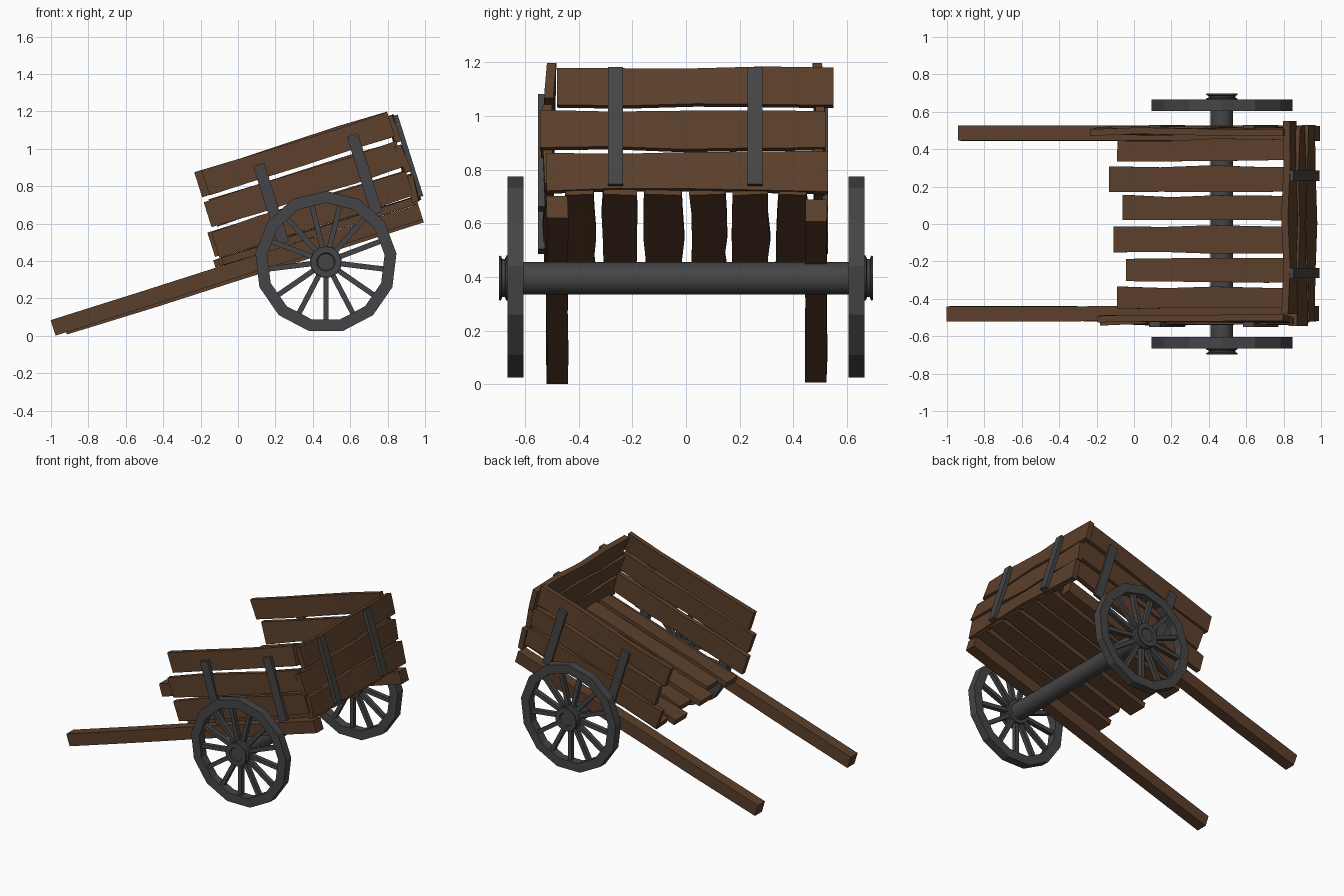
import bpy, bmesh, math, random
from mathutils import Matrix, Vector

if "Cube" in bpy.data.objects:
    bpy.data.objects.remove(bpy.data.objects["Cube"])

random.seed(4)
TILT = Matrix.Rotation(math.radians(-17.5), 4, 'Y')   # cart bed tips down onto its shafts
WHEEL_X, WHEEL_Z, SIDES = 0.47, 0.395, 13


def material(name, rgb):
    m = bpy.data.materials.new(name)
    m.diffuse_color = (*rgb, 1)
    m.use_nodes = True
    m.node_tree.nodes["Principled BSDF"].inputs["Base Color"].default_value = m.diffuse_color
    return m


WOOD = material("wood", (0.105, 0.05, 0.024))
IRON = material("iron", (0.06, 0.06, 0.063))


def finish(name, bm, mat, angle=35):
    bmesh.ops.recalc_face_normals(bm, faces=bm.faces)
    me = bpy.data.meshes.new(name)
    bm.to_mesh(me)
    bm.free()
    ob = bpy.data.objects.new(name, me)
    bpy.context.collection.objects.link(ob)
    me.materials.append(mat)
    bpy.ops.object.select_all(action='DESELECT')
    ob.select_set(True)
    bpy.context.view_layer.objects.active = ob
    bpy.ops.object.shade_smooth_by_angle(angle=math.radians(angle))
    return ob


def plank(name, lo, hi, along, wide, mat=WOOD, rough=0.0, twist=0.0, cuts=4):
    """Warped board between two corners of the tilted bed frame."""
    thick = 3 - along - wide
    bm = bmesh.new()
    rings = []
    n = cuts if rough else 1
    for i in range(n + 1):
        tw = random.uniform(-twist, twist)
        e = [random.uniform(-rough, rough) for _ in range(2)]
        ring = []
        for a, b in ((0, 0), (1, 0), (1, 1), (0, 1)):
            p = Vector()
            p[along] = lo[along] + (hi[along] - lo[along]) * i / n
            p[wide] = (hi if a else lo)[wide] + e[a]
            p[thick] = (hi if b else lo)[thick] + (tw if a else -tw)
            ring.append(bm.verts.new(TILT @ p))
        rings.append(ring)
    for r, s in zip(rings, rings[1:]):
        for k in range(4):
            bm.faces.new((r[k], r[(k + 1) % 4], s[(k + 1) % 4], s[k]))
    bm.faces.new(rings[0])
    bm.faces.new(rings[-1])
    return finish(name, bm, mat)


def lathe(name, profile, closed=False, angle=35):
    """Turn (y, radius) points around the wheel axis."""
    bm = bmesh.new()
    rings = []
    for k in range(SIDES):
        a = math.pi / 2 + 2 * math.pi * k / SIDES
        rings.append([bm.verts.new((WHEEL_X + r * math.cos(a), y, WHEEL_Z + r * math.sin(a)))
                      for y, r in profile])
    m = len(profile)
    for k in range(SIDES):
        p, q = rings[k], rings[(k + 1) % SIDES]
        for j in range(m if closed else m - 1):
            i = (j + 1) % m
            bm.faces.new((p[j], p[i], q[i], q[j]))
    if not closed:
        bm.faces.new([r[0] for r in rings])
        bm.faces.new([r[-1] for r in rings])
    return finish(name, bm, IRON, angle)


# Shafts
plank("shaft_front", (-0.93, -0.52, 0.297), (1.13, -0.44, 0.382), 0, 2, rough=0.003, twist=0.002)
plank("shaft_back", (-0.87, 0.445, 0.28), (1.13, 0.525, 0.368), 0, 2, rough=0.003, twist=0.002)

# Floor boards
floor = [(-0.45, -0.34, 0.04), (-0.31, -0.18, 0.09), (-0.155, -0.01, 0.02),
         (0.015, 0.15, 0.07), (0.175, 0.31, -0.005), (0.34, 0.45, 0.04)]
for i, (y0, y1, u0) in enumerate(floor):
    plank(f"floor_board_{i+1}", (u0, y0, 0.385), (1.13, y1, 0.425), 0, 1, rough=0.007, twist=0.004)

# Side boards: start, bottom, top, outward offset
front_side = [(0.03, 0.43, 0.575, 0.0), (0.04, 0.592, 0.735, 0.008), (0.08, 0.76, 0.9, -0.006)]
back_side = [(0.01, 0.435, 0.58, 0.0), (0.07, 0.594, 0.74, 0.002), (0.04, 0.763, 0.905, -0.003)]
for i, (u0, v0, v1, d) in enumerate(front_side):
    plank(f"front_side_board_{i+1}", (u0, -0.53 - d, v0), (1.12, -0.495 - d, v1), 0, 2,
          rough=0.006, twist=0.006)
for i, (u0, v0, v1, d) in enumerate(back_side):
    plank(f"back_side_board_{i+1}", (u0, 0.48 + d, v0), (1.12, 0.515 + d, v1), 0, 2,
          rough=0.006, twist=0.006)

# Tail boards
tail = [(-0.52, 0.53, 0.4, 0.545), (-0.545, 0.52, 0.565, 0.71), (-0.48, 0.55, 0.73, 0.878)]
for i, (y0, y1, v0, v1) in enumerate(tail):
    plank(f"tail_board_{i+1}", (1.108, y0, v0), (1.145, y1, v1), 1, 2, rough=0.006, twist=0.012)

# Iron straps
for i, u in enumerate((0.35, 0.875)):
    plank(f"front_strap_{i+1}", (u, -0.552, 0.4), (u + 0.062, -0.525, 0.84), 2, 0, IRON)
    plank(f"back_strap_{i+1}", (u, 0.508, 0.4), (u + 0.062, 0.53, 0.84), 2, 0, IRON)
for i, y in enumerate((-0.29, 0.23)):
    plank(f"tail_strap_{i+1}", (1.142, y, 0.415), (1.17, y + 0.056, 0.872), 2, 1, IRON)

# Axle and wheels
lathe("axle", [(-0.62, 0.061), (0.62, 0.061)])
for side, s in (("front", -1), ("back", 1)):
    lathe(f"{side}_wheel_rim",
          [(s * 0.605, 0.316), (s * 0.605, 0.38), (s * 0.665, 0.38), (s * 0.665, 0.316)], True, 25)
    lathe(f"{side}_wheel_hub",
          [(s * 0.605, 0.085), (s * 0.67, 0.085), (s * 0.675, 0.072), (s * 0.685, 0.072),
           (s * 0.69, 0.085), (s * 0.697, 0.083), (s * 0.697, 0.05), (s * 0.69, 0.045)])
    bm = bmesh.new()
    for k in range(SIDES):
        a = math.pi / 2 + 2 * math.pi * (k + 0.5) / SIDES
        m = (Matrix.Translation((WHEEL_X, s * 0.635, WHEEL_Z)) @ Matrix.Rotation(-a, 4, 'Y')
             @ Matrix.Translation((0.195, 0, 0)) @ Matrix.Diagonal((0.26, 0.032, 0.028, 1)))
        bmesh.ops.create_cube(bm, size=1, matrix=m)
    finish(f"{side}_wheel_spokes", bm, IRON)
